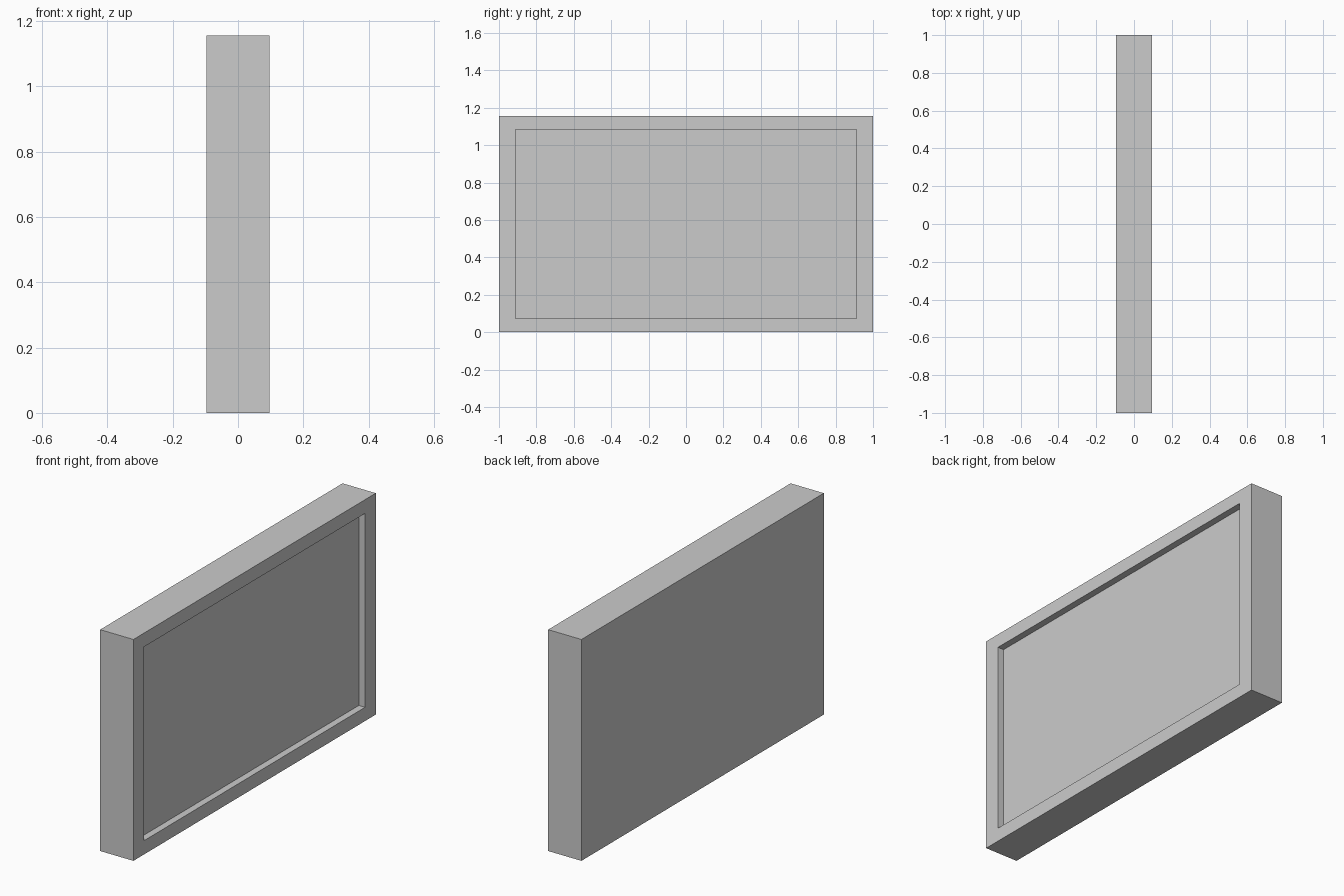
import bpy, bmesh
from mathutils import Matrix, Vector

if "Cube" in bpy.data.objects:
    bpy.data.objects.remove(bpy.data.objects["Cube"])

DEPTH, WIDTH, HEIGHT = 0.192, 2.0, 1.156
OPEN_W, OPEN_H, RECESS = 1.822, 1.012, 0.036

# Panel body: a plain box standing on the ground
bm = bmesh.new()
bmesh.ops.create_cube(bm, size=1, matrix=Matrix.Translation((0, 0, HEIGHT / 2))
                      @ Matrix.Diagonal((DEPTH, WIDTH, HEIGHT, 1)))
bm.normal_update()

# Screen recess: inset the +x face to form the rim, then push it inward
screen = next(f for f in bm.faces if f.normal.x > 0.9)
bmesh.ops.inset_individual(bm, faces=[screen], thickness=0.05)
for v in screen.verts:
    v.co.y = OPEN_W / 2 if v.co.y > 0 else -OPEN_W / 2
    v.co.z = HEIGHT / 2 + (OPEN_H / 2 if v.co.z > HEIGHT / 2 else -OPEN_H / 2)
inner = bmesh.ops.extrude_discrete_faces(bm, faces=[screen])["faces"][0]
bmesh.ops.translate(bm, verts=inner.verts[:], vec=Vector((-RECESS, 0, 0)))
bmesh.ops.recalc_face_normals(bm, faces=bm.faces[:])

mesh = bpy.data.meshes.new("framed_panel")
bm.to_mesh(mesh)
bm.free()
panel = bpy.data.objects.new("framed_panel", mesh)
bpy.context.collection.objects.link(panel)
